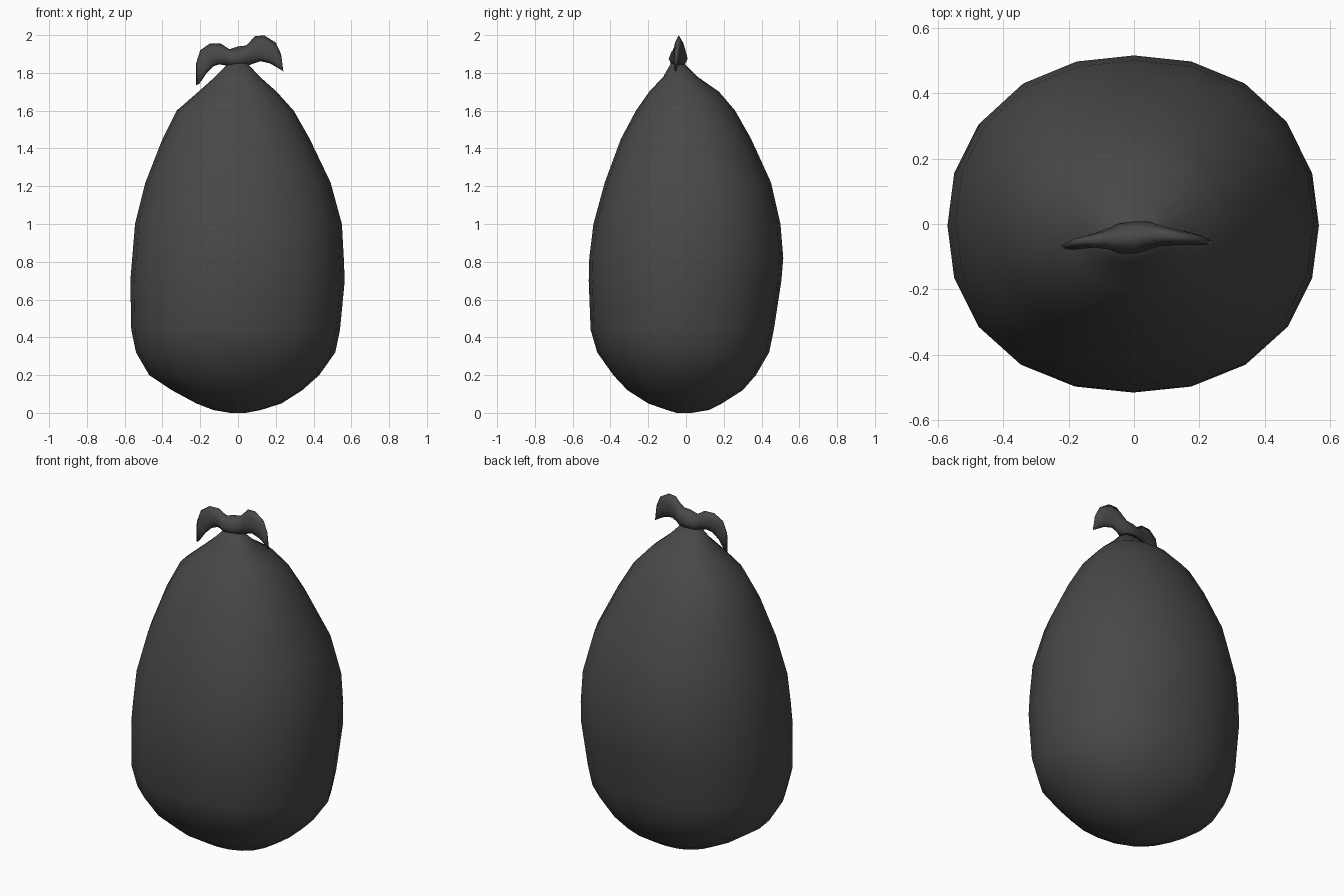
import bpy, bmesh, math
from mathutils import Vector

mat = bpy.data.materials.new("dark_plastic")
mat.diffuse_color = (0.065, 0.065, 0.065, 1)


def loft(name, rings):
    """Skin a list of closed rings and cap both ends."""
    bm = bmesh.new()
    loops = [[bm.verts.new(p) for p in ring] for ring in rings]
    n = len(loops[0])
    for a, b in zip(loops, loops[1:]):
        for i in range(n):
            j = (i + 1) % n
            bm.faces.new((a[i], a[j], b[j], b[i]))
    bm.faces.new(loops[0])
    bm.faces.new(loops[-1])
    bmesh.ops.recalc_face_normals(bm, faces=bm.faces)
    mesh = bpy.data.meshes.new(name)
    bm.to_mesh(mesh)
    bm.free()
    mesh.materials.append(mat)
    for f in mesh.polygons:
        f.use_smooth = True
    ob = bpy.data.objects.new(name, mesh)
    bpy.context.collection.objects.link(ob)
    return ob


def sack_ring(z, x0, x1, y0, y1, sides=20, power=2.2):
    """Soft squarish oval fitted between the given extents."""
    ring = []
    for i in range(sides):
        a = 2 * math.pi * i / sides
        c, s = math.cos(a), math.sin(a)
        r = (abs(c) ** power + abs(s) ** power) ** (-1 / power)
        ring.append(((x0 + x1) / 2 + (x1 - x0) / 2 * r * c,
                     (y0 + y1) / 2 + (y1 - y0) / 2 * r * s, z))
    return ring


# Filled sack: height, then left, right, front and back extents
sack = [
    (0.00, -0.04, 0.04, -0.05, 0.03),
    (0.015, -0.13, 0.12, -0.10, 0.12),
    (0.05, -0.22, 0.23, -0.20, 0.19),
    (0.12, -0.35, 0.34, -0.31, 0.30),
    (0.20, -0.47, 0.43, -0.385, 0.37),
    (0.32, -0.54, 0.515, -0.47, 0.44),
    (0.44, -0.565, 0.54, -0.505, 0.465),
    (0.70, -0.57, 0.565, -0.515, 0.505),
    (0.82, -0.56, 0.56, -0.512, 0.515),
    (1.00, -0.545, 0.55, -0.49, 0.50),
    (1.22, -0.49, 0.49, -0.43, 0.45),
    (1.45, -0.40, 0.38, -0.345, 0.345),
    (1.60, -0.325, 0.295, -0.265, 0.26),
    (1.70, -0.21, 0.205, -0.195, 0.175),
    (1.78, -0.12, 0.115, -0.12, 0.06),
    (1.85, -0.05, 0.05, -0.08, -0.01),
]
loft("sack_body", [sack_ring(*row) for row in sack])

# Tied top: upper edge x z, lower edge x z, depth position, half thickness
tie = [
    (-.222, 1.735, -.205, 1.742, -.070, .006),
    (-.222, 1.850, -.165, 1.800, -.066, .013),
    (-.200, 1.920, -.130, 1.835, -.058, .018),
    (-.150, 1.955, -.100, 1.845, -.050, .022),
    (-.090, 1.955, -.070, 1.840, -.045, .032),
    (-.045, 1.925, -.045, 1.835, -.044, .046),
    (.000, 1.940, .000, 1.830, -.042, .050),
    (.045, 1.945, .045, 1.835, -.036, .044),
    (.090, 1.995, .070, 1.845, -.036, .032),
    (.140, 1.998, .120, 1.862, -.040, .024),
    (.200, 1.960, .170, 1.850, -.046, .018),
    (.228, 1.900, .205, 1.830, -.052, .012),
    (.240, 1.808, .230, 1.815, -.055, .006),
]
rings = []
for tx, tz, bx, bz, y, t in tie:
    top, low = Vector((tx, y, tz)), Vector((bx, y, bz))
    side = Vector((0, t, 0))
    front = [top.lerp(low, k) - side * w for k, w in ((.25, .7), (.6, 1), (.88, .7))]
    back = [top.lerp(low, k) + side * w for k, w in ((.88, .7), (.6, 1), (.25, .7))]
    rings.append([top] + front + [low] + back)
loft("tied_ears", rings)
